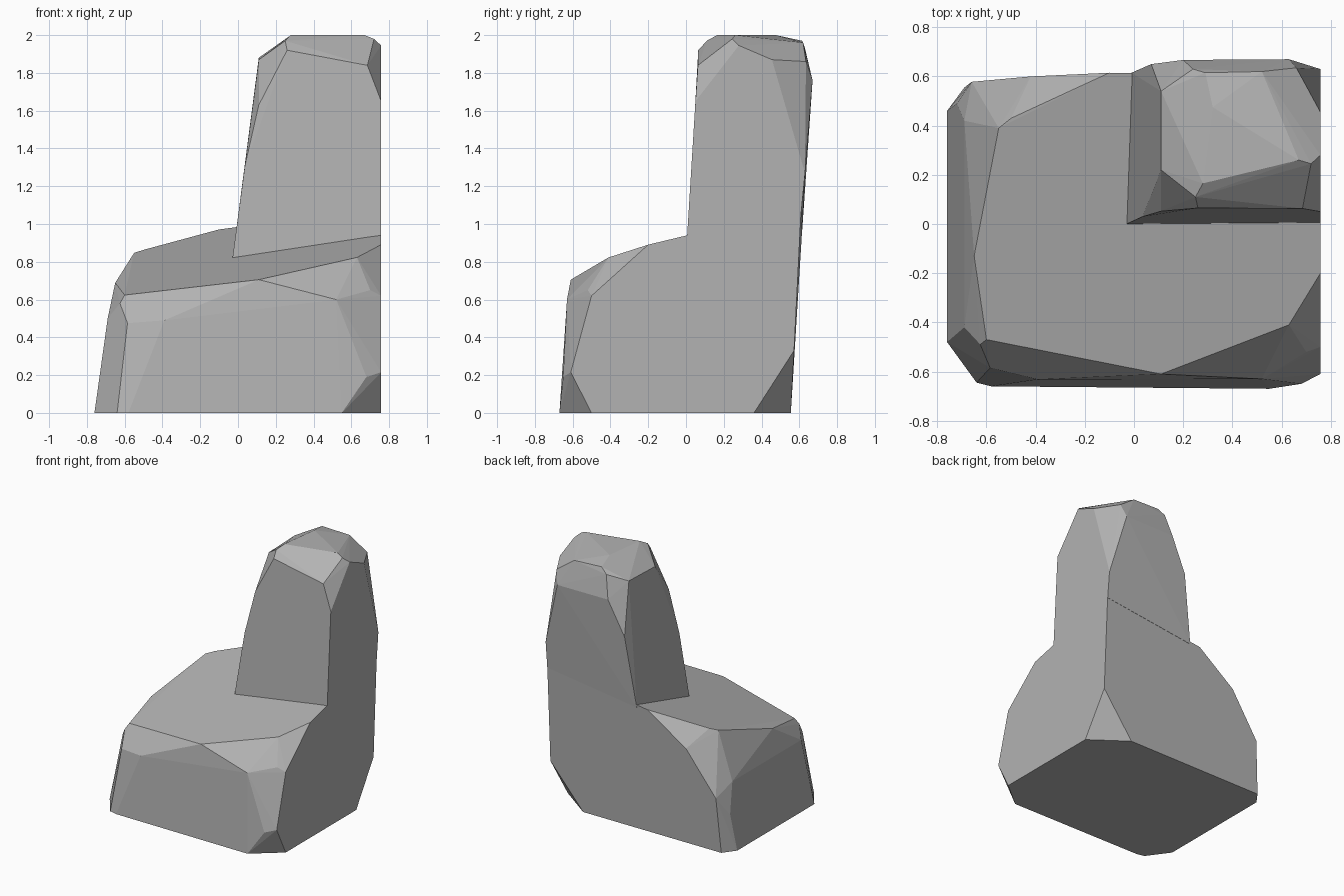
import bpy
import bmesh
from math import radians

default_cube = bpy.data.objects.get("Cube")
if default_cube:
    bpy.data.objects.remove(default_cube, do_unlink=True)

GROUND = 0.0
SIDE = 0.758      # flat cliff plane shared by both stones
SUMMIT = 2.0


def make_material(name, colour):
    material = bpy.data.materials.new(name)
    material.use_nodes = True
    material.diffuse_color = colour
    shader = next(n for n in material.node_tree.nodes if n.type == "BSDF_PRINCIPLED")
    shader.inputs["Base Color"].default_value = colour
    shader.inputs["Roughness"].default_value = 0.9
    return material


def on_slope(x, y, drop=0.0):
    """Point on the tilted top of the lower stone."""
    return (x, y, 0.837 + 0.134 * x + 0.24 * y - drop)


def on_ground(x, y):
    return (x, y, GROUND)


def on_cliff(y, z):
    return (SIDE, y, z)


def on_summit(x, y):
    return (x, y, SUMMIT)


def chiselled_stone(name, features, material):
    """Wrap the corner points of all features in a faceted convex stone."""
    mesh = bpy.data.meshes.new(name)
    bm = bmesh.new()
    for corners in features.values():
        for corner in corners:
            bm.verts.new(corner)
    hull = bmesh.ops.convex_hull(bm, input=bm.verts[:], use_existing_faces=False)
    unused = {g for g in hull["geom_interior"] + hull["geom_unused"]
              if isinstance(g, bmesh.types.BMVert)}
    bmesh.ops.delete(bm, geom=list(unused), context="VERTS")
    # merge nearly flat triangles into broad facets
    bmesh.ops.dissolve_limit(bm, angle_limit=radians(1.5),
                             verts=bm.verts[:], edges=bm.edges[:])
    bmesh.ops.recalc_face_normals(bm, faces=bm.faces[:])
    bm.to_mesh(mesh)
    bm.free()
    mesh.materials.append(material)
    stone = bpy.data.objects.new(name, mesh)
    bpy.context.collection.objects.link(stone)
    return stone


stone_grey = make_material("stone grey", (0.45, 0.45, 0.45, 1.0))

# Broad lower stone with a sloping top
lower_features = {
    "footprint": [
        on_ground(-0.76, -0.48), on_ground(-0.64, -0.645), on_ground(-0.58, -0.66),
        on_ground(0.55, -0.67), on_ground(SIDE, -0.5), on_ground(SIDE, 0.36),
        on_ground(0.49, 0.555), on_ground(-0.69, 0.555), on_ground(-0.76, 0.46),
    ],
    "sloping_top": [
        on_slope(-0.6, -0.47, drop=0.02), on_slope(0.11, -0.61), on_slope(0.63, -0.41),
        on_slope(SIDE, -0.2), on_slope(SIDE, 0.61), on_slope(-0.1, 0.615),
        on_slope(-0.5, 0.43, drop=0.01), on_slope(-0.55, 0.39, drop=0.01),
        on_slope(-0.65, -0.13, drop=0.03),
    ],
    "cliff_chips": [
        on_cliff(-0.61, 0.215), on_cliff(-0.5, 0.62), on_cliff(0.572, 0.33),
    ],
    "front_chips": [
        (0.68, -0.65, 0.19), (0.7, -0.52, 0.65), (0.52, -0.63, 0.6),
        (-0.39, -0.632, 0.49), (-0.585, -0.585, 0.475), (-0.625, -0.49, 0.58),
    ],
    "back_chips": [
        (-0.69, -0.42, 0.5), (-0.69, 0.42, 0.5), (-0.72, 0.49, 0.28),
        (-0.66, 0.578, 0.42), (-0.42, 0.6, 0.75),
    ],
}

# Tall pillar rising from the back corner of the lower stone
pillar_features = {
    "root": [
        on_slope(-0.03, 0.0, drop=0.02), on_slope(SIDE, 0.005, drop=0.02),
        on_slope(SIDE, 0.61, drop=0.02), on_slope(-0.01, 0.615, drop=0.02),
    ],
    "front_face": [
        (0.035, 0.03, 1.3), (0.11, 0.052, 1.63), (0.26, 0.065, 1.92), (0.685, 0.063, 1.84),
    ],
    "cliff_face": [
        on_cliff(0.05, 1.65), on_cliff(0.28, 1.945), on_cliff(0.455, 1.87),
        on_cliff(0.63, 1.27),
    ],
    "summit": [
        on_summit(0.28, 0.165), on_summit(0.67, 0.26), on_summit(0.32, 0.475),
        (0.25, 0.11, 1.97), (0.72, 0.245, 1.98),
    ],
    "shoulders": [
        (0.11, 0.22, 1.87), (0.11, 0.54, 1.88), (0.24, 0.63, 1.93),
        (0.29, 0.615, 1.97), (0.52, 0.62, 1.96), (0.66, 0.635, 1.86),
    ],
    "back_face": [
        (0.07, 0.65, 1.5), (0.2, 0.667, 1.76), (0.63, 0.67, 1.76),
    ],
}

chiselled_stone("lower_stone", lower_features, stone_grey)
chiselled_stone("tall_pillar", pillar_features, stone_grey)
